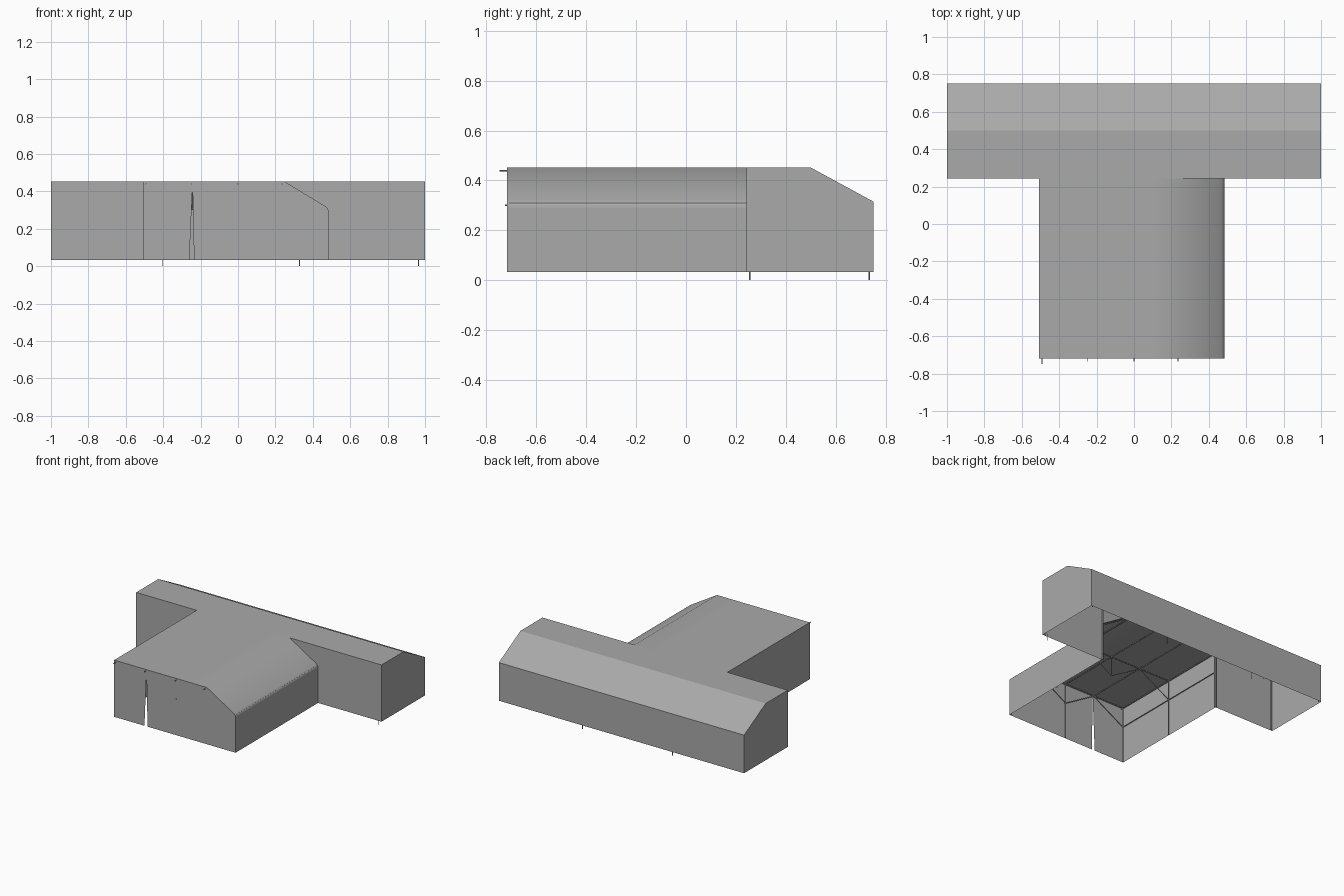
import bpy, bmesh
from mathutils import Vector

old = bpy.data.objects.get("Cube")
if old:
    bpy.data.objects.remove(old, do_unlink=True)

GREY = bpy.data.materials.new("plain grey")
GREY.use_nodes = True
colour = (0.4, 0.4, 0.4, 1)
GREY.diffuse_color = colour
GREY.node_tree.nodes["Principled BSDF"].inputs["Base Color"].default_value = colour


def finish(bm, name):
    me = bpy.data.meshes.new(name)
    bm.to_mesh(me)
    bm.free()
    me.materials.append(GREY)
    ob = bpy.data.objects.new(name, me)
    bpy.context.collection.objects.link(ob)
    return ob


def panels(name, polygons):
    """Thin cloth sheets, one face for each outline."""
    bm = bmesh.new()
    for poly in polygons:
        bm.faces.new([bm.verts.new(p) for p in poly])
    bmesh.ops.remove_doubles(bm, verts=bm.verts, dist=0.0005)
    return finish(bm, name)


def sweep(profile, place, start, end):
    """Quads from each profile edge, carried between two stations."""
    return [[place(a, start), place(b, start), place(b, end), place(a, end)]
            for a, b in zip(profile, profile[1:])]


def rods(name, segments, radius):
    """Thin six-sided poles between pairs of points."""
    bm = bmesh.new()
    for a, b in segments:
        a, b = Vector(a), Vector(b)
        d = b - a
        mat = d.to_track_quat('Z', 'Y').to_matrix().to_4x4()
        mat.translation = (a + b) / 2
        bmesh.ops.create_cone(bm, cap_ends=True, segments=6, radius1=radius,
                              radius2=radius, depth=d.length, matrix=mat)
    return finish(bm, name)


BASE, TOP, EAVE = 0.034, 0.452, 0.315
FRONT, JOIN, RIDGE, BACK = -0.718, 0.243, 0.5, 0.752
LEFT, RIGHT, BEND = 0.483, -0.507, 0.25
SLIT_TOP = (-0.243, 0.43)


def along_x(p, x):
    return (x, p[0], p[1])


def along_y(p, y):
    return (p[0], y, p[1])


# Long hall: roof, sloping back and back wall, then the two ends
hall = [(JOIN, TOP), (RIDGE, TOP), (BACK, EAVE), (BACK, BASE)]
hall_faces = sweep(hall, along_x, 1, -1)
for x in (-1, 1):
    ring = [along_x(p, x) for p in hall + [(JOIN, BASE)]]
    hall_faces.append(ring if x < 0 else ring[::-1])
panels("hall_shell", hall_faces)

# Annex: side walls and a roof that rolls softly down on one side
eave = [(BEND, TOP), (0.466, 0.321), (0.477, 0.311), (LEFT, 0.30)]
annex = ([(RIGHT, BASE), (RIGHT, TOP), (0.1, TOP)] + eave
         + [(LEFT, 0.288), (LEFT, BASE)])
shell = panels("annex_shell", sweep(annex, along_y, FRONT, JOIN))
bpy.ops.object.select_all(action='DESELECT')
shell.select_set(True)
bpy.context.view_layer.objects.active = shell
bpy.ops.object.shade_smooth_by_angle(angle=0.7)

# Hall front walls on either side of the annex
panels("hall_front_walls", [
    [along_y(p, JOIN) for p in
     [(-1, BASE), (RIGHT, BASE), (RIGHT, TOP), (-1, TOP)]],
    [along_y(p, JOIN) for p in
     [(LEFT, BASE), (1, BASE), (1, TOP)] + eave],
])

# Annex front: two curtains with a narrow door slit between them
panels("annex_front_curtains", [
    [along_y(p, FRONT) for p in
     [(RIGHT, BASE), (-0.26, BASE), SLIT_TOP, (SLIT_TOP[0], TOP), (RIGHT, TOP)]],
    [along_y(p, FRONT) for p in
     [(-0.235, BASE), (LEFT, BASE)] + eave[::-1]
     + [(SLIT_TOP[0], TOP), SLIT_TOP]],
])

# Annex frame, just inside the cloth: arches, purlins and side rails
GAP = 0.008
KNEE = 0.30
MIDDLE = -0.235
arch = [(RIGHT + GAP, BASE), (RIGHT + GAP, TOP - GAP), (BEND - GAP, TOP - GAP),
        (LEFT - GAP, EAVE - GAP), (LEFT - GAP, BASE)]
frame = []
for y in (FRONT + GAP, MIDDLE, JOIN):
    frame += [(along_y(a, y), along_y(b, y)) for a, b in zip(arch, arch[1:])]
for p in arch[1:4] + [(-0.245, TOP - GAP), (0, TOP - GAP), (RIGHT + GAP, KNEE)]:
    frame.append((along_y(p, FRONT + GAP), along_y(p, JOIN)))
rods("annex_frame", frame, 0.004)

# Front post and hanging posts, with slanting braces up to the purlins
braces = [((0, FRONT + GAP, BASE), (0, FRONT + GAP, KNEE))]
for y in (FRONT + GAP, MIDDLE):
    foot = (0, y, KNEE)
    braces += [(foot, (0, y, TOP - GAP)),
               (foot, (-0.245, y, TOP - GAP)),
               (foot, (BEND - GAP, y, TOP - GAP)),
               ((RIGHT + GAP, y, KNEE), (-0.245, y, TOP - GAP))]
rods("annex_braces", braces, 0.003)

# Hall frame
bay = [(JOIN + GAP, BASE), (JOIN + GAP, TOP - GAP), (RIDGE, TOP - GAP),
       (BACK - GAP, EAVE - GAP), (BACK - GAP, BASE)]
frame = []
for x in (-0.985, RIGHT, LEFT, 0.985):
    frame += [(along_x(a, x), along_x(b, x)) for a, b in zip(bay, bay[1:])]
frame += [(along_x(p, -0.985), along_x(p, 0.985)) for p in bay[1:4]]
rods("hall_frame", frame, 0.004)

# Ground pegs and short pole tips at the front
rods("ground_pegs", [((x, y, 0), (x, y, 0.05)) for x, y in
                     [(0.965, 0.255), (0.33, 0.735), (-0.405, 0.735)]], 0.003)
rods("front_pole_tips",
     [((x, FRONT + GAP, 0.44), (x, y, 0.44)) for x, y in
      [(-0.493, -0.748), (-0.25, -0.735), (0, -0.735), (0.235, -0.735)]]
     + [((0, FRONT + GAP, KNEE), (0, -0.725, KNEE))], 0.003)
